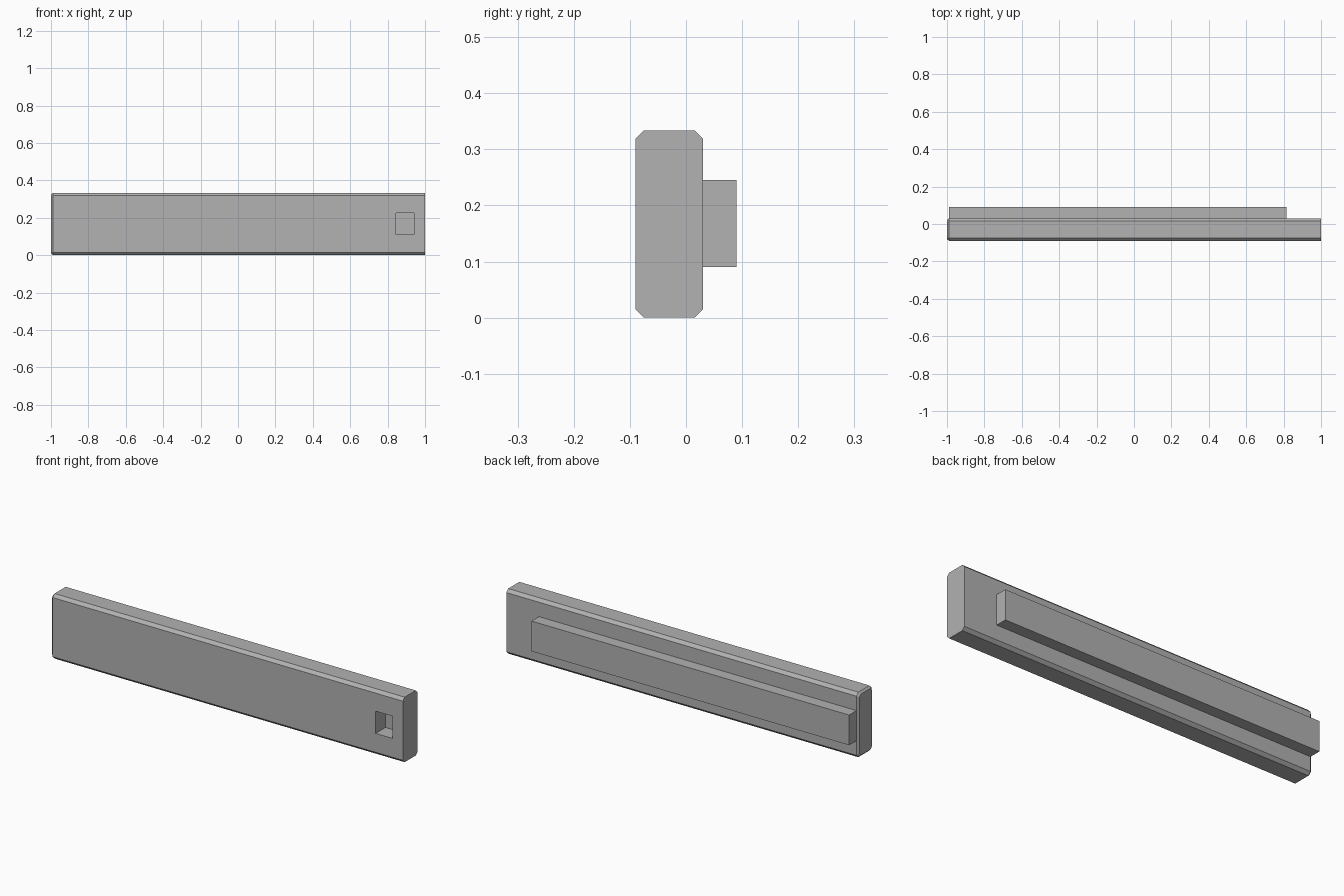
import bpy
import bmesh
import math

cube = bpy.data.objects.get("Cube")
if cube:
    bpy.data.objects.remove(cube, do_unlink=True)

grey = bpy.data.materials.new("plain grey")
grey.use_nodes = True
GREY = (0.445, 0.445, 0.445, 1)
grey.diffuse_color = GREY
grey.node_tree.nodes["Principled BSDF"].inputs["Base Color"].default_value = GREY

FRONT, BACK, RAIL_BACK = -0.09, 0.03, 0.09
HEIGHT, MID = 0.334, 0.168


def finish(bm, name):
    bmesh.ops.recalc_face_normals(bm, faces=bm.faces)
    mesh = bpy.data.meshes.new(name)
    bm.to_mesh(mesh)
    bm.free()
    mesh.materials.append(grey)
    obj = bpy.data.objects.new(name, mesh)
    bpy.context.collection.objects.link(obj)
    return obj


def box(name, x0, x1, y0, y1, z0, z1):
    bm = bmesh.new()
    bmesh.ops.create_cube(bm, size=1)
    for v in bm.verts:
        v.co = (x1 if v.co.x > 0 else x0,
                y1 if v.co.y > 0 else y0,
                z1 if v.co.z > 0 else z0)
    return finish(bm, name)


def cylinder(name, x, radius, y0, y1):
    bm = bmesh.new()
    bmesh.ops.create_cone(bm, cap_ends=True, segments=64,
                          radius1=radius, radius2=radius, depth=y1 - y0)
    for v in bm.verts:
        v.co = (x + v.co.x, (y0 + y1) / 2 + v.co.z, MID + v.co.y)
    return finish(bm, name)


def chamfered_ring(bm, x, inset, chamfer):
    """Eight-sided cross-section of the bar at x."""
    y0, y1, z0, z1 = FRONT + inset, BACK - inset, inset, HEIGHT - inset
    c = chamfer
    points = [(y0 + c, z0), (y1 - c, z0), (y1, z0 + c), (y1, z1 - c),
              (y1 - c, z1), (y0 + c, z1), (y0, z1 - c), (y0, z0 + c)]
    return [bm.verts.new((x, y, z)) for y, z in points]


def cut(target, cutters):
    for c in cutters:
        c.hide_render = True
        mod = target.modifiers.new(c.name, 'BOOLEAN')
        mod.operation, mod.solver, mod.object = 'DIFFERENCE', 'EXACT', c
    bpy.ops.object.select_all(action='DESELECT')
    target.select_set(True)
    bpy.context.view_layer.objects.active = target
    for mod in list(target.modifiers):
        bpy.ops.object.modifier_apply(modifier=mod.name)
    bpy.ops.object.shade_smooth_by_angle(angle=math.radians(30))


# Main bar: long edges chamfered, one end chamfered all round
bm = bmesh.new()
rings = [chamfered_ring(bm, -1, 0.01, 0.011),
         chamfered_ring(bm, -0.99, 0, 0.015),
         chamfered_ring(bm, 1, 0, 0.015)]
for a, b in zip(rings, rings[1:]):
    for i in range(8):
        j = (i + 1) % 8
        bm.faces.new((a[i], a[j], b[j], b[i]))
bm.faces.new(rings[0])
bm.faces.new(rings[-1])
bar = finish(bm, "main_bar")

# Raised rail on the back
rail = box("back_rail", -0.99, 0.815, BACK, RAIL_BACK, 0.09, 0.245)

# Screw holes, counterbores and the square pocket
holes, counterbores = [], []
for x in (-0.575, 0.69):
    holes.append(cylinder("screw_hole_cutter", x, 0.053, -0.2, 0.2))
    counterbores.append(cylinder("counterbore_cutter", x, 0.0925, -0.2, FRONT + 0.06))
pocket = box("pocket_cutter", 0.845, 0.94, -0.2, FRONT + 0.08, 0.112, 0.226)

cut(bar, counterbores + holes + [pocket])
cut(rail, holes)
for c in holes + counterbores + [pocket]:
    bpy.data.objects.remove(c, do_unlink=True)
